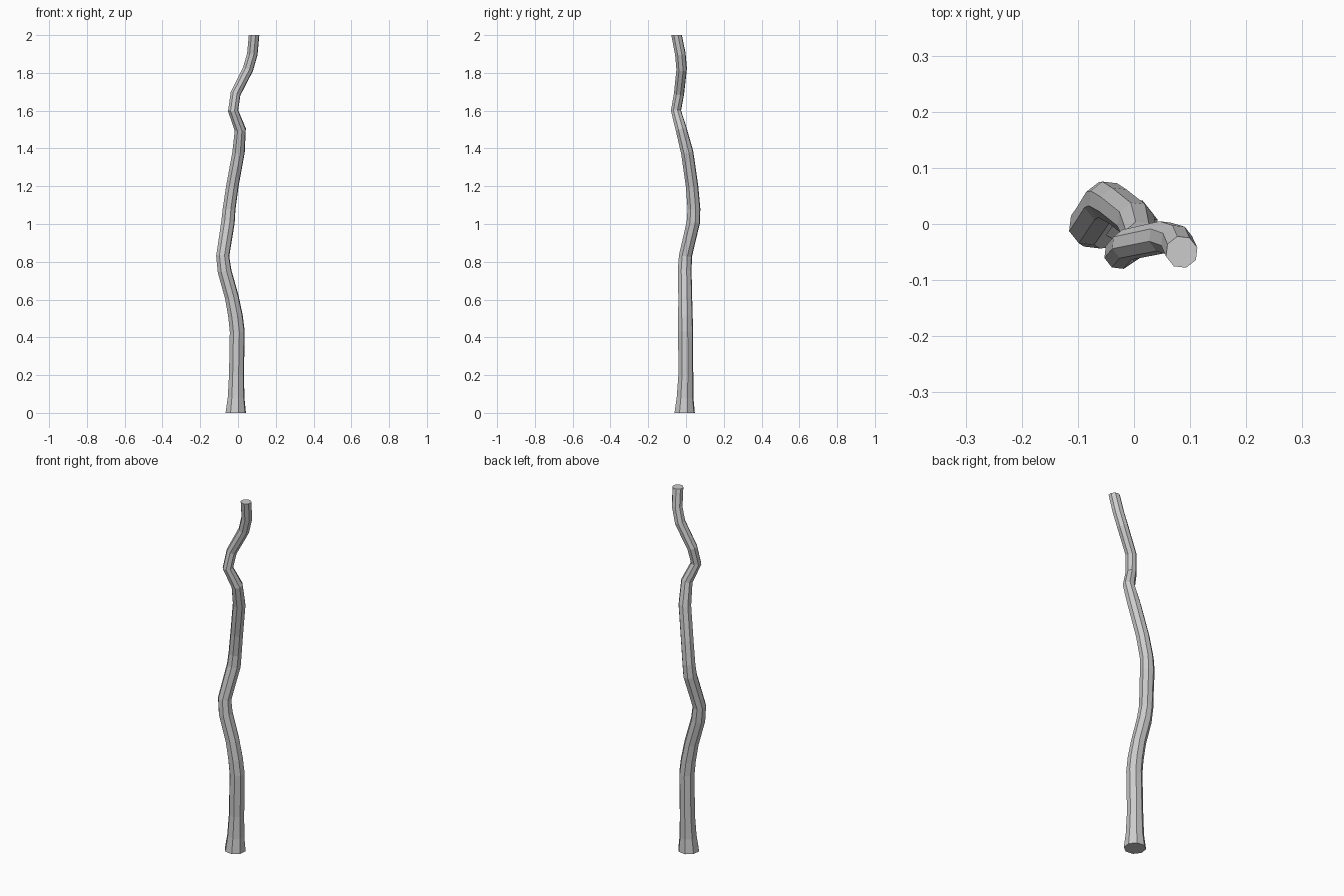
import bpy, bmesh
from math import cos, sin, pi
from mathutils import Vector

# centre line of the branch with radius: x, y, z, r
PATH = [
    (-0.012, -0.007, 0.00, 0.056), (-0.010, -0.005, 0.08, 0.046),
    (-0.008, -0.001, 0.20, 0.041), (-0.004, -0.002, 0.43, 0.041),
    (-0.013, -0.003, 0.51, 0.040), (-0.032, -0.004, 0.61, 0.038),
    (-0.071, -0.007, 0.75, 0.038), (-0.081, -0.003, 0.83, 0.036),
    (-0.070, 0.013, 0.90, 0.036), (-0.053, 0.039, 1.01, 0.037),
    (-0.047, 0.042, 1.08, 0.035), (-0.030, 0.032, 1.20, 0.034),
    (0.003, 0.006, 1.38, 0.034), (0.012, -0.025, 1.50, 0.031),
    (-0.026, -0.053, 1.60, 0.028), (-0.013, -0.037, 1.69, 0.028),
    (0.053, -0.023, 1.82, 0.029), (0.076, -0.030, 1.90, 0.029),
    (0.085, -0.050, 2.00, 0.029),
]
SIDES = 8

# loft octagonal rings along the centre line
bm = bmesh.new()
pts = [Vector(p[:3]) for p in PATH]
rings = []
for i, p in enumerate(pts):
    if i in (0, len(pts) - 1):
        t = Vector((0, 0, 1))          # flat cut ends
    else:
        t = ((pts[i + 1] - p).normalized() + (p - pts[i - 1]).normalized()).normalized()
    turn = Vector((0, 0, 1)).rotation_difference(t)
    r = PATH[i][3]
    ring = []
    for k in range(SIDES):
        a = 2 * pi * (k + 0.35) / SIDES
        ring.append(bm.verts.new(p + turn @ Vector((r * cos(a), r * sin(a), 0))))
    rings.append(ring)
for lo, hi in zip(rings, rings[1:]):
    for k in range(SIDES):
        n = (k + 1) % SIDES
        bm.faces.new((lo[k], lo[n], hi[n], hi[k]))

# end caps
bm.faces.new(rings[0][::-1])
bm.faces.new(rings[-1])

mesh = bpy.data.meshes.new("branch")
bm.to_mesh(mesh)
bm.free()
bpy.context.collection.objects.link(bpy.data.objects.new("branch", mesh))
